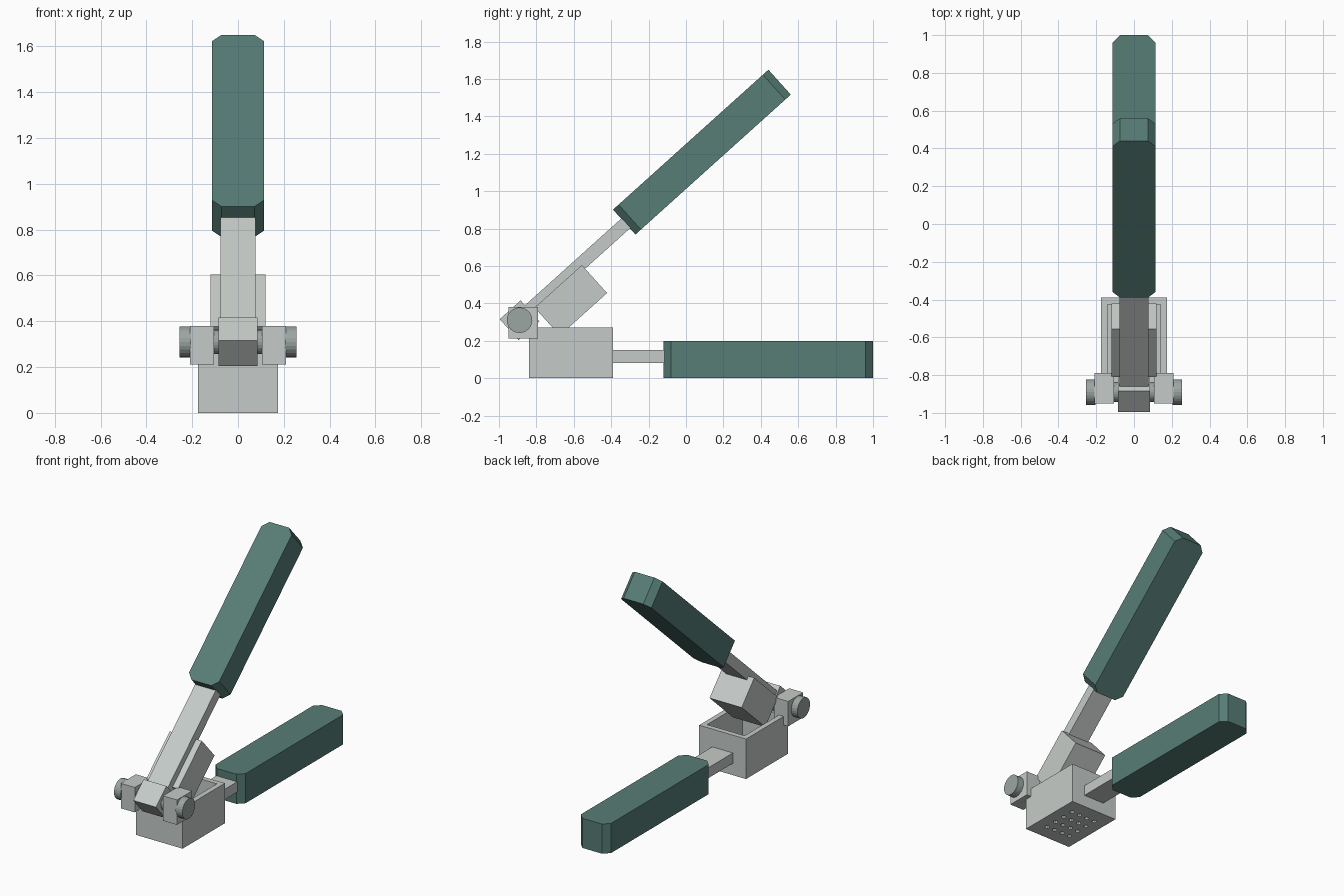
import bpy, bmesh, math
from mathutils import Matrix, Vector

if "Cube" in bpy.data.objects:
    bpy.data.objects.remove(bpy.data.objects["Cube"])


def material(name, rgb):
    m = bpy.data.materials.new(name)
    m.diffuse_color = (*rgb, 1.0)
    m.use_nodes = True
    m.node_tree.nodes["Principled BSDF"].inputs["Base Color"].default_value = m.diffuse_color
    return m


METAL = material("light metal", (0.56, 0.60, 0.58))
PIN = material("pin grey", (0.33, 0.38, 0.36))
GREEN = material("green grip", (0.095, 0.205, 0.18))

# Frame of the raised arm: local y runs along the arm, origin at the hinge
HINGE = Vector((0, -0.89, 0.31))
ARM = Matrix.Translation(HINGE) @ Matrix.Rotation(math.radians(42), 4, 'X')


def finish(name, bm, mat, frame=None):
    if frame is not None:
        bm.transform(frame)
    bmesh.ops.recalc_face_normals(bm, faces=bm.faces)
    me = bpy.data.meshes.new(name)
    bm.to_mesh(me)
    bm.free()
    me.materials.append(mat)
    ob = bpy.data.objects.new(name, me)
    bpy.context.collection.objects.link(ob)
    return ob


def prism(name, x, y, z, mat, cut=0.0, frame=None):
    """Box between x, y, z ranges, with optional chamfered upright edges."""
    bm = bmesh.new()
    bmesh.ops.create_cube(bm, size=1)
    for v in bm.verts:
        v.co = [r[0] + (c + 0.5) * (r[1] - r[0]) for c, r in zip(v.co, (x, y, z))]
    if cut:
        upright = [e for e in bm.edges
                   if abs(e.verts[0].co.z - e.verts[1].co.z) > 0.01]
        bmesh.ops.bevel(bm, geom=upright, offset=cut, offset_type='OFFSET',
                        segments=1, affect='EDGES')
    return finish(name, bm, mat, frame)


def pin(name, x0, x1, radius):
    """Cylinder along x, through the hinge."""
    bm = bmesh.new()
    bmesh.ops.create_cone(bm, cap_ends=True, segments=24, radius1=radius,
                          radius2=radius, depth=x1 - x0)
    frame = (Matrix.Translation(HINGE + Vector(((x0 + x1) / 2, 0, 0)))
             @ Matrix.Rotation(math.pi / 2, 4, 'Y'))
    return finish(name, bm, PIN, frame)


def subtract(ob, cutter):
    cutter.hide_render = True
    cutter.hide_viewport = True
    mod = ob.modifiers.new("cut", 'BOOLEAN')
    mod.operation = 'DIFFERENCE'
    mod.solver = 'EXACT'
    mod.object = cutter


# Garlic chamber, open on top, with a perforated floor
chamber = prism("chamber", (-0.175, 0.175), (-0.84, -0.39), (0, 0.27), METAL)
subtract(chamber, prism("cavity_cutter", (-0.14, 0.14), (-0.805, -0.425),
                        (0.03, 0.4), METAL))
bm = bmesh.new()
for i in range(4):
    for j in range(4):
        at = Vector(((i - 1.5) * 0.06, -0.615 + (j - 1.5) * 0.08, 0.015))
        bmesh.ops.create_cone(bm, cap_ends=True, segments=8, radius1=0.015,
                              radius2=0.015, depth=0.06,
                              matrix=Matrix.Translation(at))
subtract(chamber, finish("hole_cutter", bm, METAL))

# Lower handle
prism("lower_neck", (-0.077, 0.077), (-0.40, -0.10), (0.08, 0.15), METAL)
prism("lower_grip", (-0.113, 0.113), (-0.12, 1.0), (0, 0.20), GREEN, 0.04)

# Hinge ears and pin heads on both sides
pin("hinge_pin", -0.215, 0.215, 0.053)
for side, s in (("left", -1), ("right", 1)):
    prism(side + "_hinge_ear", sorted((s * 0.105, s * 0.21)),
          (-0.95, -0.79), (0.212, 0.38), METAL)
    pin(side + "_pin_head", *sorted((s * 0.205, s * 0.255)), 0.068)

# Raised arm: knuckle, neck, plunger and grip
prism("knuckle", (-0.085, 0.085), (-0.075, 0.075), (-0.075, 0.075), METAL, frame=ARM)
prism("upper_neck", (-0.077, 0.077), (0.04, 0.80), (-0.03, 0.04), METAL, frame=ARM)
prism("plunger", (-0.12, 0.12), (0.105, 0.445), (-0.205, -0.004), METAL, frame=ARM)
prism("upper_grip", (-0.113, 0.113), (0.767, 1.885), (-0.074, 0.105), GREEN, 0.04, ARM)
